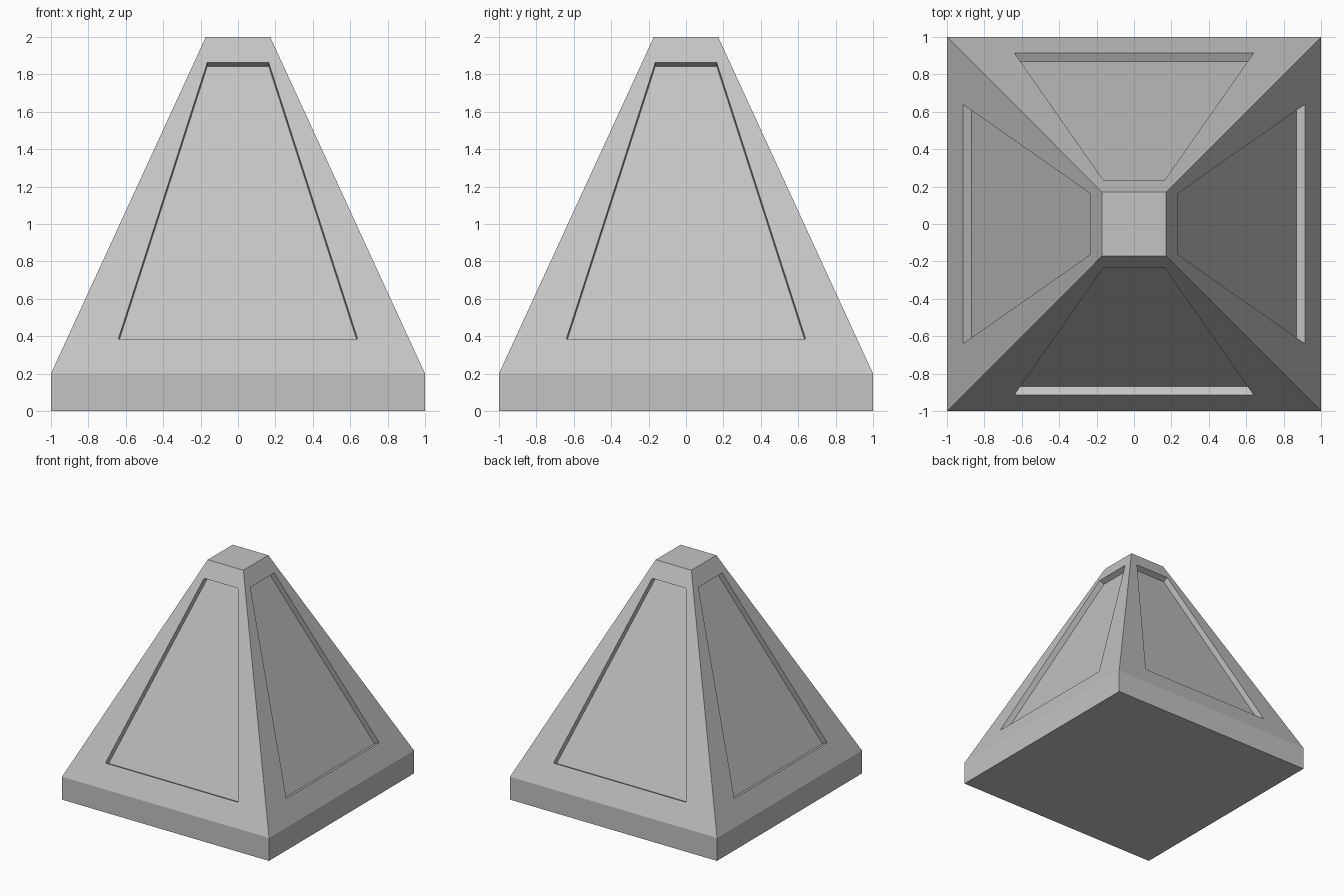
import bpy
import bmesh
from math import pi
from mathutils import Matrix, Vector

cube = bpy.data.objects.get("Cube")
if cube:
    bpy.data.objects.remove(cube, do_unlink=True)

HEIGHT, BASE_H = 2.0, 0.2
BASE_R, TOP_R = 1.0, 0.172
DEPTH = 0.05


def on_slope(x, z):
    """Point on the sloping front face."""
    t = (z - BASE_H) / (HEIGHT - BASE_H)
    return Vector((x, -(BASE_R + (TOP_R - BASE_R) * t), z))


stone = bpy.data.materials.new("light grey")
stone.use_nodes = True
colour = (0.55, 0.55, 0.55, 1)
stone.diffuse_color = colour
stone.node_tree.nodes["Principled BSDF"].inputs["Base Color"].default_value = colour

bm = bmesh.new()


def add_face(points, turn):
    bm.faces.new([bm.verts.new(turn @ p) for p in points])


def ring_faces(outer, inner, turn):
    for i in range(4):
        j = (i + 1) % 4
        add_face((outer[i], outer[j], inner[j], inner[i]), turn)


# Front side outline, recess opening and recess floor
slope = [on_slope(-BASE_R, BASE_H), on_slope(BASE_R, BASE_H),
         on_slope(TOP_R, HEIGHT), on_slope(-TOP_R, HEIGHT)]
opening = [on_slope(-0.64, 0.384), on_slope(0.64, 0.384),
           on_slope(0.164, 1.864), on_slope(-0.164, 1.864)]
normal = (slope[1] - slope[0]).cross(slope[3] - slope[0]).normalized()
floor = [p - normal * DEPTH for p in opening]
foot = [Vector((p.x, p.y, 0)) for p in slope[:2]]

# Repeat the side around the pyramid
for k in range(4):
    turn = Matrix.Rotation(k * pi / 2, 3, 'Z')
    ring_faces(slope, opening, turn)
    ring_faces(opening, floor, turn)
    add_face(floor, turn)
    add_face((foot[0], foot[1], slope[1], slope[0]), turn)

bmesh.ops.remove_doubles(bm, verts=bm.verts, dist=0.0001)

# Flat cap and underside
bmesh.ops.holes_fill(bm, edges=[e for e in bm.edges if e.is_boundary], sides=4)
bmesh.ops.recalc_face_normals(bm, faces=bm.faces)

mesh = bpy.data.meshes.new("panelled_pyramid")
bm.to_mesh(mesh)
bm.free()
mesh.materials.append(stone)
pyramid = bpy.data.objects.new("panelled_pyramid", mesh)
bpy.context.collection.objects.link(pyramid)
